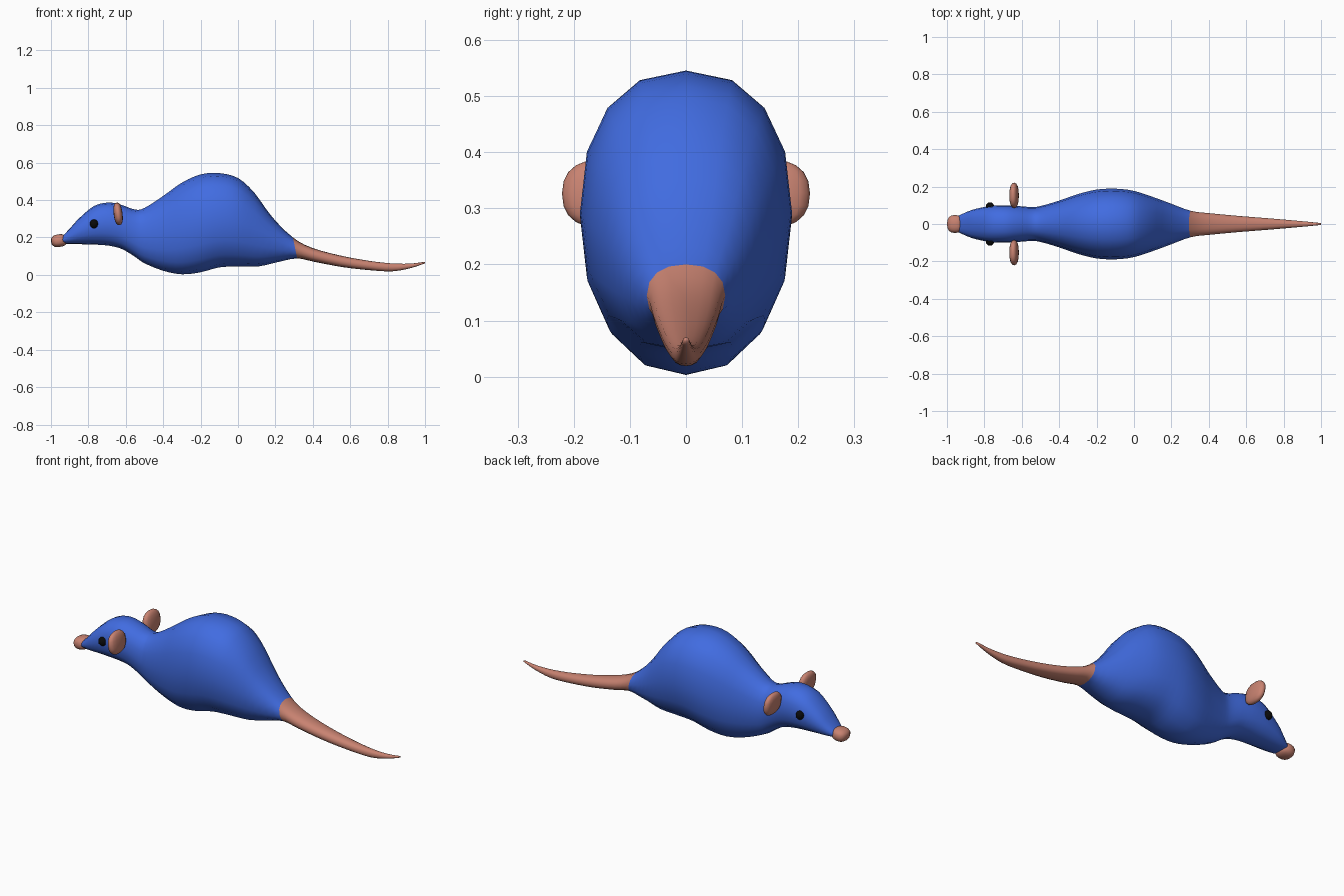
import bpy, bmesh, math
from mathutils import Matrix, Vector

if "Cube" in bpy.data.objects:
    bpy.data.objects.remove(bpy.data.objects["Cube"])


def material(name, rgb):
    m = bpy.data.materials.new(name)
    m.diffuse_color = (*rgb, 1)
    m.use_nodes = True
    m.node_tree.nodes["Principled BSDF"].inputs["Base Color"].default_value = m.diffuse_color
    return m


BLUE = material("blue fur", (0.053, 0.150, 0.753))
PINK = material("pink skin", (0.58, 0.225, 0.165))
BLACK = material("black eye", (0.003, 0.003, 0.003))


def finish(bm, name, mats):
    bmesh.ops.recalc_face_normals(bm, faces=bm.faces)
    for f in bm.faces:
        f.smooth = True
    me = bpy.data.meshes.new(name)
    bm.to_mesh(me)
    bm.free()
    for m in mats:
        me.materials.append(m)
    ob = bpy.data.objects.new(name, me)
    bpy.context.collection.objects.link(ob)
    return ob


def spow(v, e):
    return math.copysign(abs(v) ** e, v)


# Body and tail stations: x, top z, bottom z, half width
STATIONS = [Vector(s) for s in (
    (-0.94, 0.205, 0.168, 0.043), (-0.90, 0.247, 0.165, 0.062),
    (-0.85, 0.302, 0.164, 0.080), (-0.77, 0.368, 0.162, 0.096),
    (-0.69, 0.387, 0.156, 0.100), (-0.62, 0.373, 0.138, 0.096),
    (-0.55, 0.349, 0.096, 0.091), (-0.50, 0.358, 0.062, 0.096),
    (-0.40, 0.422, 0.022, 0.125), (-0.30, 0.493, 0.003, 0.160),
    (-0.20, 0.537, 0.014, 0.184), (-0.10, 0.544, 0.040, 0.189),
    (0.00, 0.518, 0.045, 0.177), (0.10, 0.440, 0.046, 0.145),
    (0.20, 0.308, 0.069, 0.108), (0.305, 0.200, 0.088, 0.070),
    (0.40, 0.146, 0.070, 0.058), (0.55, 0.104, 0.042, 0.044),
    (0.70, 0.076, 0.025, 0.032), (0.82, 0.062, 0.019, 0.022),
    (0.92, 0.060, 0.036, 0.013), (1.00, 0.070, 0.062, 0.005))]
SIDES, STEPS, TAIL_START = 16, 3, 15


def catmull(a, b, c, d, t):
    return 0.5 * (2 * b + (c - a) * t + (2 * a - 5 * b + 4 * c - d) * t * t
                  + (3 * b - a - 3 * c + d) * t ** 3)


def station_ring(bm, s):
    x, top, bottom, half = s
    zc, hz = (top + bottom) / 2, (top - bottom) / 2
    tilt = 0.2 * min(1, max(0, x / 0.3))
    ring = []
    for k in range(SIDES):
        a = 2 * math.pi * k / SIDES
        dz = hz * spow(math.cos(a), 0.87)
        ring.append(bm.verts.new((x - tilt * dz, half * spow(math.sin(a), 0.87), zc + dz)))
    return ring


bm = bmesh.new()
last = len(STATIONS) - 1
path = []
for i in range(last):
    pts = [STATIONS[min(last, max(0, i + o))] for o in (-1, 0, 1, 2)]
    path += [catmull(*pts, j / STEPS) for j in range(STEPS)]
path.append(STATIONS[last])
rings = [station_ring(bm, s) for s in path]
for i, (r0, r1) in enumerate(zip(rings, rings[1:])):
    for k in range(SIDES):
        n = (k + 1) % SIDES
        f = bm.faces.new((r0[k], r0[n], r1[n], r1[k]))
        f.material_index = int(i >= TAIL_START * STEPS)
bm.faces.new(rings[0])
bm.faces.new(rings[-1]).material_index = 1
finish(bm, "body_and_tail", (BLUE, PINK))


# Rounded blobs: nose, ears and eyes
def blob(name, centre, radii, mat, power=1.0, tilt=0.0):
    bm = bmesh.new()
    bmesh.ops.create_uvsphere(bm, u_segments=16, v_segments=10, radius=1)
    for v in bm.verts:
        v.co = Vector([spow(c, power) * r for c, r in zip(v.co, radii)])
    bm.transform(Matrix.Translation(centre) @ Matrix.Rotation(tilt, 4, "Y"))
    return finish(bm, name, (mat,))


blob("nose", (-0.957, 0, 0.183), (0.043, 0.048, 0.034), PINK, 0.8, -0.15)
for side, label in ((-1, "right"), (1, "left")):
    blob(label + "_ear", (-0.641, side * 0.153, 0.326), (0.024, 0.068, 0.061),
         PINK, 0.85, -0.12)
    blob(label + "_eye", (-0.77, side * 0.094, 0.273), (0.022, 0.022, 0.024), BLACK)
